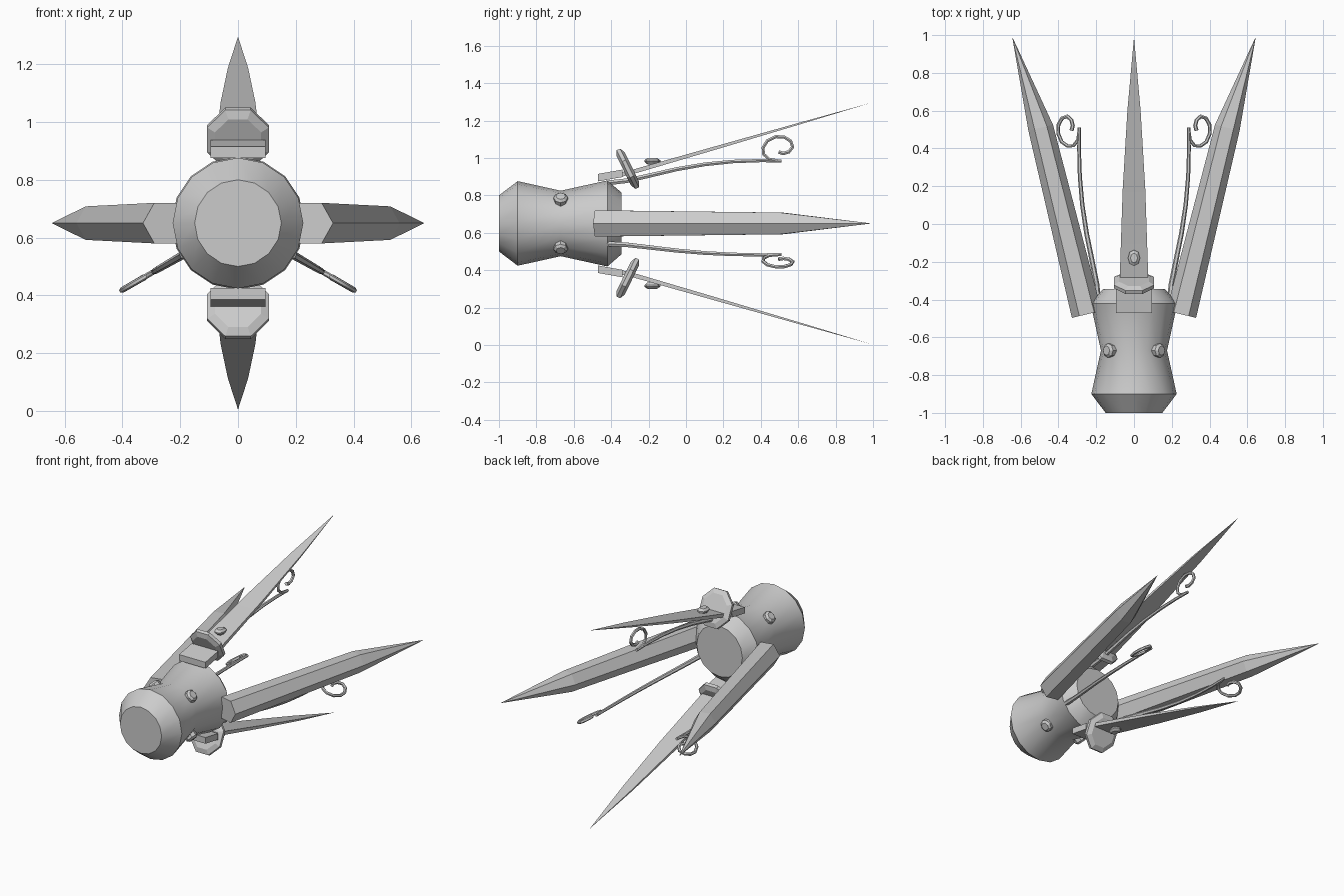
import bpy, bmesh, math
from mathutils import Vector, Matrix

if "Cube" in bpy.data.objects:
    bpy.data.objects.remove(bpy.data.objects["Cube"])

CZ = 0.65  # height of the central axis
grey = bpy.data.materials.new("light_grey")
grey.diffuse_color = (0.6, 0.6, 0.6, 1)
grey.use_nodes = True
grey.node_tree.nodes["Principled BSDF"].inputs["Base Color"].default_value = grey.diffuse_color


def loft(name, rings, angle=0.0, smooth=25):
    """Skin a list of rings, cap the ends, turn about the y axis by angle."""
    bm = bmesh.new()
    loops = [[bm.verts.new(p) for p in ring] for ring in rings]
    n = len(loops[0])
    for a, b in zip(loops, loops[1:]):
        for i in range(n):
            j = (i + 1) % n
            bm.faces.new((a[i], a[j], b[j], b[i]))
    bm.faces.new(loops[0][::-1])
    bm.faces.new(loops[-1])
    bmesh.ops.remove_doubles(bm, verts=bm.verts, dist=0.0005)
    bmesh.ops.recalc_face_normals(bm, faces=bm.faces)
    bm.transform(Matrix.Translation((0, 0, CZ)) @ Matrix.Rotation(angle, 4, 'Y'))
    mesh = bpy.data.meshes.new(name)
    bm.to_mesh(mesh)
    bm.free()
    mesh.materials.append(grey)
    obj = bpy.data.objects.new(name, mesh)
    bpy.context.collection.objects.link(obj)
    if smooth:
        bpy.ops.object.select_all(action='DESELECT')
        obj.select_set(True)
        bpy.context.view_layer.objects.active = obj
        bpy.ops.object.shade_smooth_by_angle(angle=math.radians(smooth))
    return obj


def ring(center, u, v, ru, rv, n, turn=0.0):
    c, u, v = Vector(center), Vector(u), Vector(v)
    return [c + u * ru * math.cos(turn + 2 * math.pi * i / n)
            + v * rv * math.sin(turn + 2 * math.pi * i / n) for i in range(n)]


X, Y, Z = (1, 0, 0), (0, 1, 0), (0, 0, 1)

# Hub turned around the y axis
profile = [(-1, .15), (-.9, .226), (-.67, .175), (-.42, .23), (-.345, .165)]
loft("hub", [ring((0, y, 0), X, Z, r, r, 16) for y, r in profile], smooth=32)

# Studs around the hub waist
for i in range(4):
    loft(f"hub_stud_{i}", [ring((0, -.67, z), X, Y, r, r, 8)
         for z, r in ((.14, .038), (.195, .038), (.207, .025))],
         math.radians(45 + 90 * i))

# Six-sided side blades
for side, label in ((1, "right"), (-1, "left")):
    axis = Vector((side * .246, 1.03, 0)).normalized()
    across = axis.cross(Vector(Z))
    stations = [((side * .25, -.478, 0), .081), ((side * .494, .51, 0), .067),
                ((side * .645, .992, 0), 0)]
    loft(f"{label}_side_blade",
         [ring(c, across, Z, r, r, 6) for c, r in stations], smooth=0)

# Flat blades above and below, each with grip, guard and stud
blade = [(-.36, .258, .075, .012), (-.27, .28, .075, .012), (.18, .41, .06, .009),
         (.6, .532, .035, .005), (.99, .645, 0, 0)]
grip = [(-.47, .245, .095, .02), (-.34, .268, .095, .02)]
tilt = math.radians(26)
normal = Vector((0, math.cos(tilt), math.sin(tilt)))
up = Vector((0, -math.sin(tilt), math.cos(tilt)))
guard_at = Vector((0, -.311, .292))
for angle, label in ((0, "upper"), (math.pi, "lower")):
    for part, stations in (("blade", blade), ("grip", grip)):
        loft(f"{label}_{part}",
             [[Vector((sx * w, y, z + sz * t)) for sx, sz in
               ((-1, -1), (1, -1), (1, 1), (-1, 1))] for y, z, w, t in stations],
             angle)
    loft(f"{label}_guard",
         [ring(guard_at + normal * d, X, up, r * .96, r * 1.04, 8, math.pi / 8)
          for d, r in ((-.024, .09), (-.01, .12), (.01, .12), (.024, .09))],
         angle, smooth=0)
    loft(f"{label}_blade_stud",
         [ring((0, -.18, z), X, Y, .75 * r, r, 8)
          for z, r in ((.315, .025), (.33, .043), (.338, .043), (.35, .025))], angle)


# Three curled tendrils spaced evenly round the hub
def tube(name, path, r0, r1, angle):
    pts = [Vector((0, y, r)) for y, r in path]
    rings = []
    for i, p in enumerate(pts):
        t = (pts[min(i + 1, len(pts) - 1)] - pts[max(i - 1, 0)]).normalized()
        rad = r0 + (r1 - r0) * i / (len(pts) - 1)
        rings.append(ring(p, X, t.cross(Vector(X)), rad, rad, 6))
    loft(name, rings, angle, smooth=40)


stem = [(-.42, .217), (-.32, .228), (-.2, .255), (-.05, .29), (.1, .316),
        (.25, .331), (.4, .336), (.51, .334)]
curl = [(.505, .333), (.445, .343), (.415, .37), (.412, .405), (.435, .442),
        (.48, .464), (.525, .462), (.56, .44), (.57, .408), (.55, .383),
        (.52, .374), (.495, .382)]
for i in range(3):
    a = math.radians(120 * i)
    tube(f"tendril_stem_{i}", stem, .015, .009, a)
    tube(f"tendril_curl_{i}", curl, .009, .011, a)
